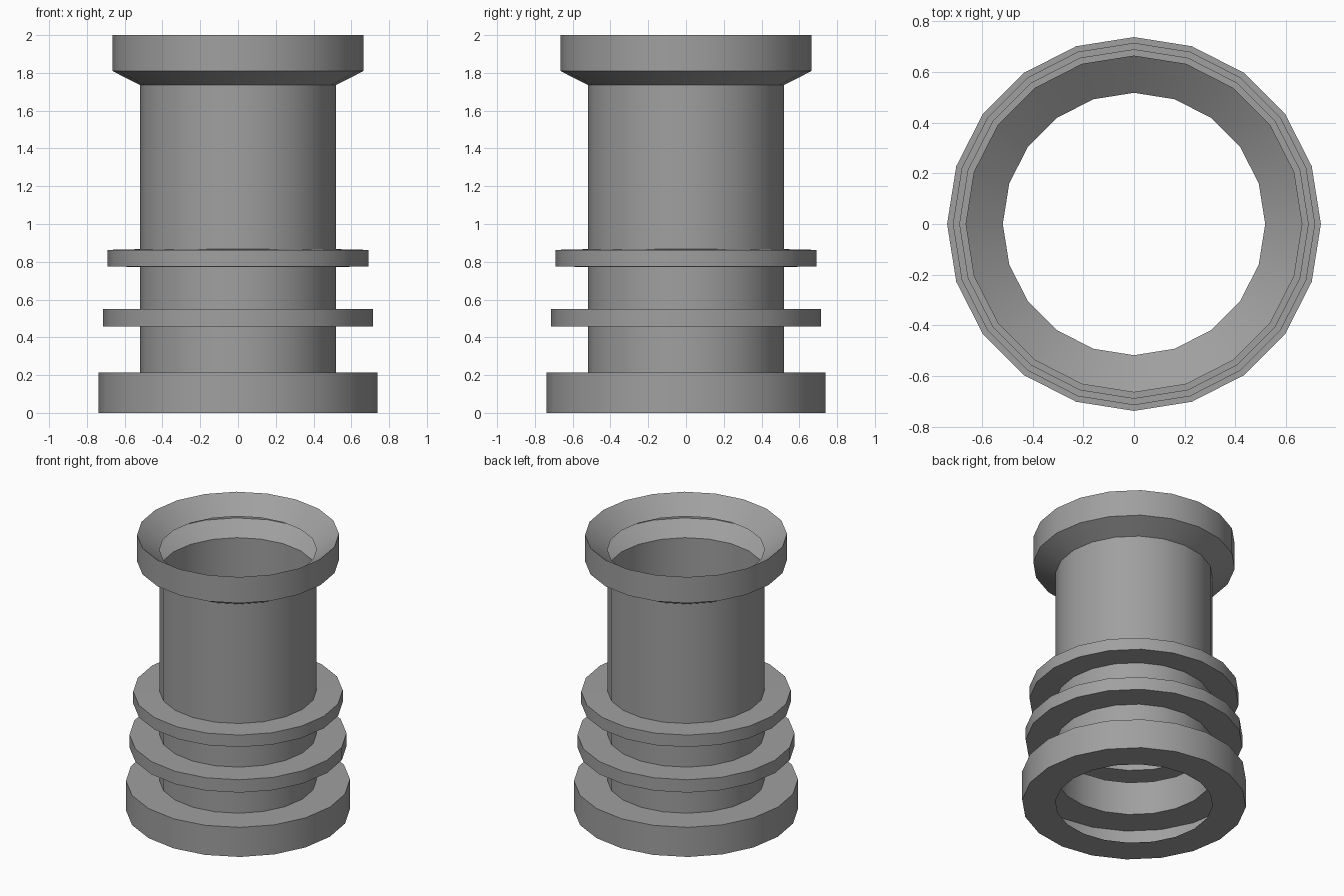
import bpy, bmesh, math

SIDES = 20
BORE = 0.518

cube = bpy.data.objects.get("Cube")
if cube:
    bpy.data.objects.remove(cube, do_unlink=True)

# Plain grey used for every part
grey = bpy.data.materials.new("plain grey")
grey.use_nodes = True
grey.diffuse_color = (0.35, 0.35, 0.35, 1)
grey.node_tree.nodes["Principled BSDF"].inputs["Base Color"].default_value = grey.diffuse_color


def lathe(name, profile):
    """Revolve an open (radius, height) profile, listed bottom to top."""
    bm = bmesh.new()
    rings = []
    for r, z in profile:
        angles = [math.tau * i / SIDES for i in range(SIDES)]
        rings.append([bm.verts.new((r * math.cos(a), r * math.sin(a), z)) for a in angles])
    for low, high in zip(rings, rings[1:]):
        for i in range(SIDES):
            j = (i + 1) % SIDES
            bm.faces.new((low[i], low[j], high[j], high[i]))
    mesh = bpy.data.meshes.new(name)
    bm.to_mesh(mesh)
    bm.free()
    mesh.materials.append(grey)
    obj = bpy.data.objects.new(name, mesh)
    bpy.context.collection.objects.link(obj)
    bpy.ops.object.select_all(action='DESELECT')
    obj.select_set(True)
    bpy.context.view_layer.objects.active = obj
    bpy.ops.object.shade_smooth_by_angle(angle=math.radians(25))


def hollow_ring(name, radius, bottom, top, lip=0.0):
    """Ring open towards the bore, with optional slightly raised inner lips."""
    lathe(name, [(BORE, bottom - lip), (radius, bottom), (radius, top), (BORE, top + lip)])


# Hollow rings
hollow_ring("foot_ring", 0.738, 0.0, 0.215)
hollow_ring("lower_flange", 0.715, 0.457, 0.55)
hollow_ring("upper_flange", 0.69, 0.776, 0.863, 0.004)

# Thin tube walls between the rings
for name, low, high in (("lower_tube", 0.215, 0.457),
                        ("middle_tube", 0.55, 0.772),
                        ("upper_tube", 0.867, 1.735)):
    lathe(name, [(BORE, low), (BORE, high)])

# Flared mouth with an inward sloping rim
lathe("mouth", [(BORE, 1.735), (0.665, 1.81), (0.665, 2.0), (BORE, 1.89)])
